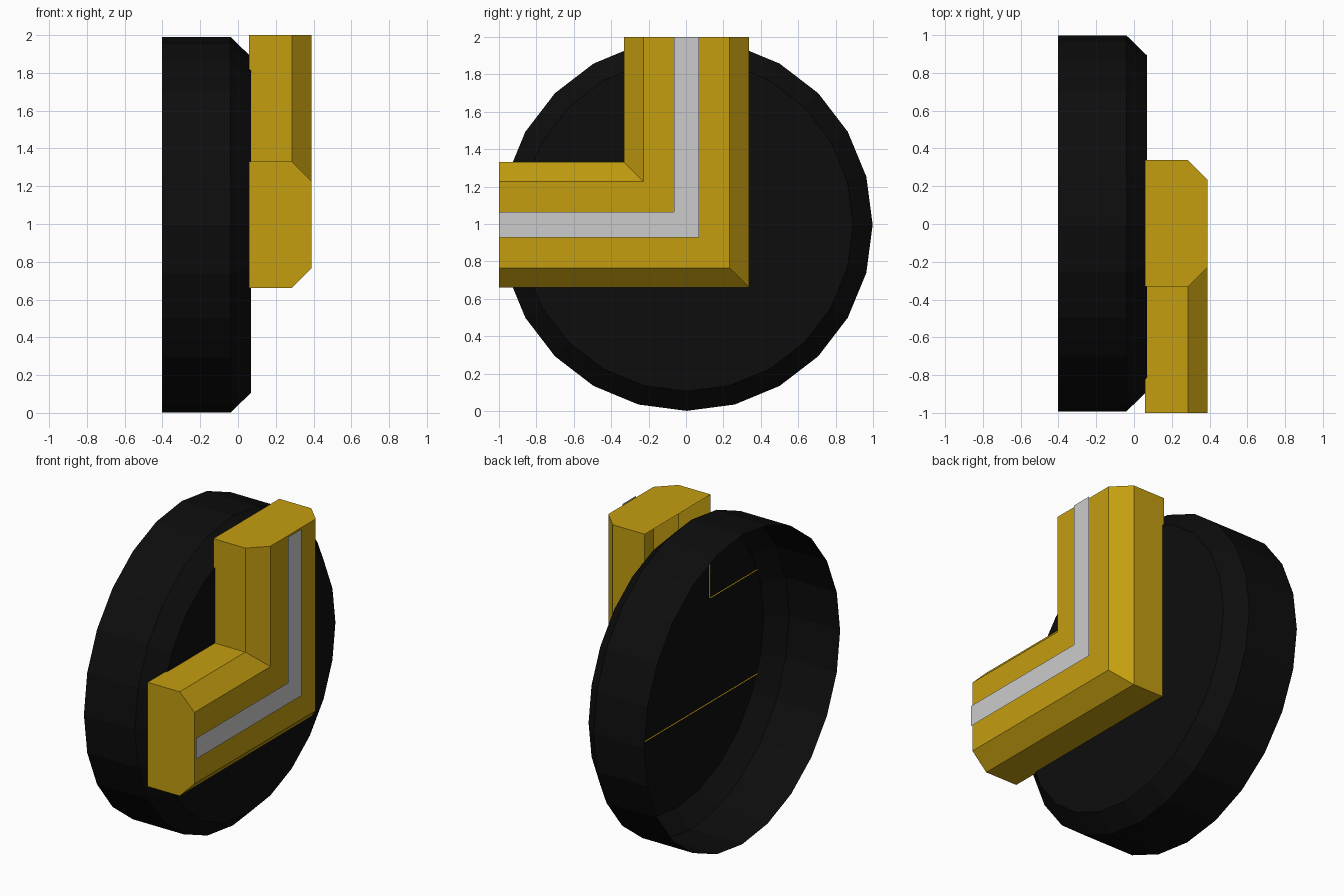
import bpy, bmesh, math

if "Cube" in bpy.data.objects:
    bpy.data.objects.remove(bpy.data.objects["Cube"])

CY, CZ = 0.003, 0.996   # wheel axis position


def finish(name, bm, color=None):
    me = bpy.data.meshes.new(name)
    bm.to_mesh(me)
    bm.free()
    ob = bpy.data.objects.new(name, me)
    bpy.context.collection.objects.link(ob)
    if color:
        mat = bpy.data.materials.new(name + "_paint")
        mat.diffuse_color = (*color, 1)
        mat.use_nodes = True
        mat.node_tree.nodes["Principled BSDF"].inputs["Base Color"].default_value = mat.diffuse_color
        me.materials.append(mat)
    return ob


def elbow(name, profile, caps, color=None):
    """Sweep an open (offset, x) profile along a mitred right-angle path."""
    bm = bmesh.new()
    sections = (
        lambda o: (-1.0, CZ + o),      # arm end
        lambda o: (CY - o, CZ + o),    # mitred corner
        lambda o: (CY - o, 2.0),       # top end
    )
    rows = [[bm.verts.new((x, *f(o))) for o, x in profile] for f in sections]
    for a, b in zip(rows, rows[1:]):
        for i in range(len(profile) - 1):
            bm.faces.new((a[i], b[i], b[i + 1], a[i + 1]))
    if caps:
        bm.faces.new(rows[0])
        bm.faces.new(rows[-1][::-1])
    bm.normal_update()
    # front faces look towards +x
    front = max(bm.faces, key=lambda f: abs(f.normal.x))
    if front.normal.x < 0:
        bmesh.ops.reverse_faces(bm, faces=bm.faces[:])
    return finish(name, bm, color)


# Wheel: 24-sided shell, chamfered and capped at the front, open at the back
N = 24
bm = bmesh.new()
rings = []
for x, r in ((-0.402, 0.995), (-0.04, 0.995), (0.068, 0.89)):
    rings.append([bm.verts.new((x, CY + r * math.cos(2 * math.pi * i / N),
                                CZ + r * math.sin(2 * math.pi * i / N)))
                  for i in range(N)])
for a, b in zip(rings, rings[1:]):
    for i in range(N):
        j = (i + 1) % N
        bm.faces.new((a[i], a[j], b[j], b[i]))
bm.faces.new(rings[-1])
finish("wheel", bm, (0.004, 0.004, 0.004))

# Elbow bracket: chamfered channel with closed ends and an open back
elbow("elbow_bracket",
      [(-0.335, 0.057), (-0.335, 0.285), (-0.23, 0.39),
       (0.23, 0.39), (0.335, 0.285), (0.335, 0.057)],
      True, (0.55, 0.34, 0.005))

# Flat stripe floating just in front of the bracket
elbow("centre_stripe", [(-0.067, 0.402), (0.067, 0.402)], False)
